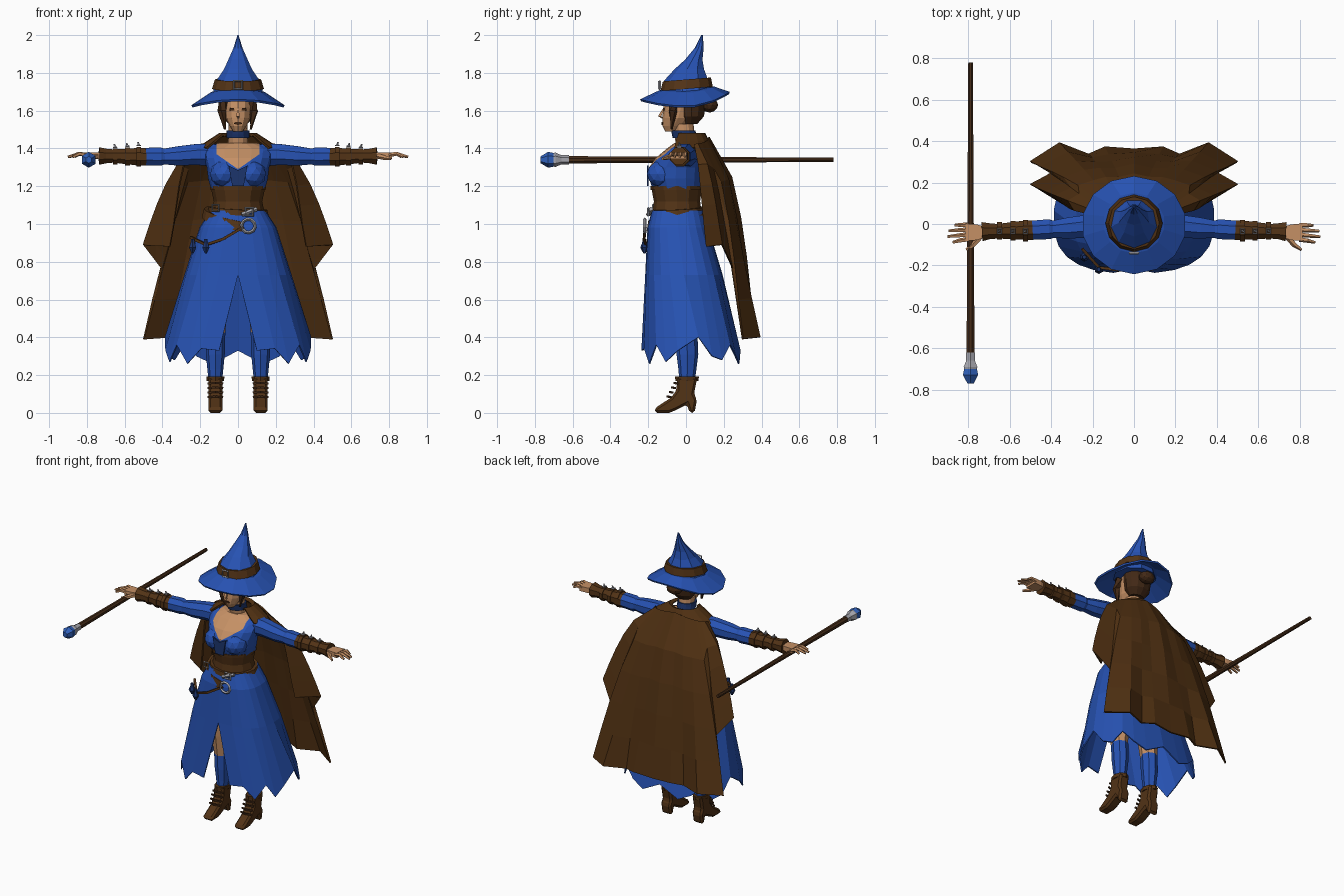
import bpy
import bmesh
from math import sin, cos, pi, sqrt
from mathutils import Vector

if "Cube" in bpy.data.objects:
    bpy.data.objects.remove(bpy.data.objects["Cube"])


def material(name, r, g, b):
    mat = bpy.data.materials.new(name)
    mat.use_nodes = True
    mat.diffuse_color = (r, g, b, 1)
    mat.node_tree.nodes["Principled BSDF"].inputs["Base Color"].default_value = (r, g, b, 1)
    return mat


blue = material("blue cloth", .02, .085, .45)
navy = material("navy cloth", .012, .035, .15)
cape_brown = material("cape brown", .08, .03, .006)
leather = material("brown leather", .085, .033, .008)
hair_brown = material("hair brown", .055, .022, .008)
wood = material("dark wood", .06, .025, .009)
skin = material("skin", .56, .28, .13)
silver = material("silver", .38, .38, .42)
gem_blue = material("gem blue", .03, .12, .5)


def build(name, verts, faces, mat, thickness=0):
    mesh = bpy.data.meshes.new(name)
    mesh.from_pydata(verts, [], faces)
    bm = bmesh.new()
    bm.from_mesh(mesh)
    bmesh.ops.remove_doubles(bm, verts=bm.verts, dist=.0005)
    bmesh.ops.recalc_face_normals(bm, faces=bm.faces)
    bm.to_mesh(mesh)
    bm.free()
    mesh.materials.append(mat)
    obj = bpy.data.objects.new(name, mesh)
    bpy.context.collection.objects.link(obj)
    if thickness:
        mod = obj.modifiers.new("thickness", "SOLIDIFY")
        mod.thickness = thickness
        mod.offset = 0
    return obj


def loft(name, rings, mat, closed=True, caps=True, thickness=0):
    """Skin a list of equally long point rows."""
    n = len(rings[0])
    faces = []
    for r in range(len(rings) - 1):
        for i in range(n if closed else n - 1):
            j = (i + 1) % n
            faces.append((r * n + i, r * n + j, r * n + n + j, r * n + n + i))
    if caps:
        faces += [tuple(range(n)), tuple(range((len(rings) - 1) * n, len(rings) * n))]
    return build(name, [p for ring in rings for p in ring], faces, mat, thickness)


def oval_point(a, z, half, front, back, power=1):
    """Point of an oval; angle zero is the front, a quarter turn is +x."""
    bend = lambda v: abs(v) ** power * (1 if v > 0 else -1)
    mid, depth = (front + back) / 2, (back - front) / 2
    return Vector((half * bend(sin(a)), mid - depth * bend(cos(a)), z))


def hull(name, stations, mat, sides=12, x=0, tilt=(0, 0)):
    """Stacked ovals given as (height, half width, front y, back y)."""
    rings = []
    for station in stations:
        ring = [oval_point(2 * pi * i / sides, *station) for i in range(sides)]
        for p in ring:
            p.z += tilt[0] * p.x + tilt[1] * p.y
            p.x += x
        rings.append(ring)
    return loft(name, rings, mat)


def beam(name, path, radii, mat, sides=8):
    """Round bar along a path with a radius at each point."""
    path = [Vector(p) for p in path]
    rings = []
    for k, p in enumerate(path):
        along = path[min(k + 1, len(path) - 1)] - path[max(k - 1, 0)]
        turn = along.to_track_quat("Z", "Y")
        circle = [2 * pi * (i + .5) / sides for i in range(sides)]
        rings.append([p + turn @ Vector((radii[k] * cos(a), radii[k] * sin(a), 0)) for a in circle])
    return loft(name, rings, mat)


def prism(name, outline, place, low, high, mat):
    return loft(name, [[place(u, v, w) for u, v in outline] for w in (low, high)], mat)


def on_front(u, v, w):
    return Vector((u, w, v))


def buckle(name, loc, size, facing_up=False, sides=4):
    turn = (0, 0, pi / 4) if facing_up else (pi / 2, pi / 4, 0)
    bpy.ops.mesh.primitive_torus_add(location=loc, rotation=turn, major_radius=size,
                                     minor_radius=size * .24, major_segments=sides, minor_segments=4)
    bpy.context.object.name = name
    bpy.context.object.data.materials.append(silver)


def ball(name, loc, scale, mat, detail=2):
    bpy.ops.mesh.primitive_ico_sphere_add(subdivisions=detail, radius=1, location=loc, scale=scale)
    bpy.context.object.name = name
    bpy.context.object.data.materials.append(mat)


# Hat with drooping brim, bent cone, band and buckle
brim = []
for z, half, front, back in ((1.7, .12, -.11, .12), (1.69, .145, -.14, .15), (1.62, .25, -.24, .23)):
    row = [oval_point(2 * pi * i / 14, z, half, front, back) for i in range(14)]
    for p in row:
        rise = (.08 if p.y > 0 else .035) * (p.y / .24) ** 2
        p.z += rise
    brim.append(row)
loft("hat_brim", brim, blue, caps=False, thickness=.012)
hull("hat_cone", [(1.68, .14, -.13, .14), (1.76, .115, -.115, .125), (1.82, .075, -.06, .1),
                  (1.87, .052, -.005, .09), (1.93, .025, .045, .095), (2, .003, .08, .09)], blue, 9)
hull("hat_band", [(1.715, .138, -.135, .142), (1.765, .122, -.122, .132)], leather, tilt=(0, .08))
buckle("hat_buckle", (0, -.14, 1.735), .03)

# Head, face and hair
hull("head", [(1.49, .025, -.11, -.05), (1.52, .045, -.125, 0), (1.56, .066, -.125, .04),
              (1.62, .075, -.12, .07), (1.7, .07, -.1, .07)], skin)
beam("nose", [(0, -.118, 1.61), (0, -.14, 1.57), (0, -.12, 1.56)], (.006, .012, .006), skin, 4)
prism("lips", [(-.024, 1.532), (0, 1.524), (.024, 1.532), (.01, 1.541), (-.01, 1.541)],
      on_front, -.129, -.121, hair_brown)
hull("hair", [(1.53, .05, -.01, .06), (1.57, .085, -.035, .095), (1.63, .092, -.045, .105),
              (1.7, .08, -.06, .09)], hair_brown)
ball("hair_bun", (0, .125, 1.63), (.055, .045, .04), hair_brown)
hull("neck", [(1.36, .065, -.06, .07), (1.43, .052, -.055, .05), (1.53, .05, -.07, .04)], skin)
hull("choker", [(1.455, .062, -.07, .058), (1.475, .06, -.075, .054), (1.495, .06, -.078, .05)], navy)

# Bodice with the skin neckline cut into it
bodice = hull("bodice", [(1.18, .142, -.175, .08), (1.24, .158, -.195, .085), (1.3, .165, -.195, .09),
                         (1.35, .18, -.16, .095), (1.4, .19, -.1, .09), (1.43, .1, -.06, .07)], blue, 16)
bodice.data.materials.append(skin)
bm = bmesh.new()
bm.from_mesh(bodice.data)
for origin, normal in (((0, 0, 1.29), (.7, 0, -1)), ((0, 0, 1.29), (-.7, 0, -1)),
                       ((.115, 0, 0), (1, 0, 0)), ((-.115, 0, 0), (1, 0, 0))):
    geom = bm.verts[:] + bm.edges[:] + bm.faces[:]
    bmesh.ops.bisect_plane(bm, geom=geom, plane_co=origin, plane_no=normal)
for face in bm.faces:
    c = face.calc_center_median()
    face.material_index = int(c.z > 1.29 + .7 * abs(c.x) and abs(c.x) < .115 and c.y < .02)
bm.to_mesh(bodice.data)
bm.free()
prism("bodice_panel", [(-.03, 1.2), (.03, 1.2), (.05, 1.31), (0, 1.285), (-.05, 1.31)],
      on_front, -.207, -.199, navy)
hull("corset", [(1.04, .145, -.18, .085), (1.12, .128, -.17, .075), (1.2, .146, -.185, .085)], leather)
for z in (1.06, 1.19):
    hull("corset_trim", [(z - .01, .146, -.187, .089), (z + .01, .148, -.189, .09)], leather)

# Skirt with a front slit and ragged hem
hem = (.33, .34, .26, .36, .27, .33, .4, .3, .28, .36, .3, .26, .33)
rows = []
for z, half, front, back, gap in ((1.07, .142, -.178, .09, 0), (.98, .2, -.2, .115, 0),
                                  (.73, .28, -.212, .19, 0), (.3, .385, -.235, .285, .165)):
    row = []
    for i in range(25):
        p = oval_point(gap + (2 * pi - 2 * gap) * i / 24, z, half, front, back, .75)
        if gap:
            p.z = hem[min(i, 24 - i)]
        row.append(p)
    rows.append(row)
loft("skirt", rows, blue, closed=False, caps=False, thickness=.008)

# Belts, buckles and hanging vials
hull("hip_belt", [(1.005, .192, -.208, .12), (1.055, .18, -.2, .112)], leather, 16, tilt=(-.2, .2))
hull("waist_belt", [(1.055, .162, -.192, .1), (1.085, .155, -.188, .097)], leather, 16, tilt=(-.05, .05))
buckle("hip_buckle", (.055, -.218, .99), .036, sides=10)
buckle("waist_buckle", (.06, -.2, 1.065), .028)
buckle("side_buckle", (-.12, -.175, 1.085), .024)
beam("waist_clasp", [(.02, -.2, 1.05), (.1, -.185, 1.08)], (.012, .012), silver, 5)
beam("vial_strap", [(.03, -.215, .985), (-.08, -.222, .92), (-.17, -.21, .89), (-.25, -.12, .93)],
     (.01, .01, .01, .01), leather, 4)
for x, y in ((-.17, -.22), (-.24, -.16)):
    beam("vial", [(x, y, .92), (x, y, .9), (x, y, .875), (x, y, .845)], (.01, .012, .022, .006), navy, 6)

# Cape: pleated columns from the shoulders to an uneven hem
cape_hem = ((0, .36, .4), (.14, .37, .41), (.22, .335, .4), (.36, .39, .4),
            (.5, .3, .39), (.4, .25, .76), (.5, .19, .89), (.36, .11, .88))
columns = []
for i in range(-7, 8):
    side = 1 if i > 0 else -1
    a = abs(i) / 7 * pi * .45
    outward = Vector((side * sin(a), cos(a), 0))
    top = Vector((side * .2 * sin(a), .03 + .09 * cos(a), 1.46 - .04 * sin(a)))
    x, y, z = cape_hem[abs(i)]
    end = Vector((side * x, y, z))
    column = []
    for k in range(6):
        t = k / 5
        pleat = .012 * t * (1 - t) * 4 * (-1) ** i
        column.append(top.lerp(end, t) + outward * (.065 * sin(pi * sqrt(t)) + pleat))
    columns.append(column)
loft("cape", columns, cape_brown, closed=False, caps=False, thickness=.01)
collar = []
for station in ((1.465, .085, -.06, .08), (1.475, .1, -.07, .1), (1.435, .16, -.09, .12), (1.4, .215, -.1, .13)):
    collar.append([oval_point(pi * (.28 + 1.44 * i / 12), *station) for i in range(13)])
loft("cape_collar", collar, cape_brown, closed=False, caps=False, thickness=.012)

# Paired parts
for s, side in ((1, "left"), (-1, "right")):
    def at(x, y, z):
        return Vector((s * x, y, z))

    # Face side, hair lock and bust
    prism(side + "_eye", [(s * .018, 1.6), (s * .045, 1.602), (s * .042, 1.614), (s * .022, 1.614)],
          on_front, -.122, -.114, hair_brown)
    beam(side + "_hair_lock", [at(.07, -.06, 1.67), at(.085, -.07, 1.6), at(.068, -.075, 1.5)],
         (.028, .024, .006), hair_brown, 5)
    ball(side + "_bust", (s * .075, -.125, 1.265), (.075, .083, .072), blue)

    # Sleeve, bracer and straps
    beam(side + "_sleeve", [at(.13, 0, 1.365), at(.22, -.01, 1.368), at(.32, -.02, 1.36), at(.39, -.025, 1.357),
                            at(.41, -.025, 1.357), at(.49, -.03, 1.357)],
         (.065, .06, .055, .045, .052, .05), blue)
    beam(side + "_bracer", [at(.485, -.03, 1.355), at(.53, -.03, 1.356), at(.66, -.035, 1.36),
                            at(.7, -.035, 1.36), at(.735, -.037, 1.36)],
         (.05, .05, .038, .042, .05), leather)
    for k, x in enumerate((.525, .585, .65)):
        r = .056 - .005 * k
        beam(side + "_bracer_strap", [at(x - .012, -.032, 1.357), at(x + .012, -.032, 1.357)], (r, r), leather)
        buckle(side + "_strap_buckle", at(x, -.035, 1.36 + r), .014, True)
        beam(side + "_strap_stud", [at(x, -.035, 1.36 + r), at(x + .005, -.035, 1.378 + r)], (.007, .004), silver, 5)

    # Hand
    loft(side + "_palm", [[at(x, -.04 + u * w, 1.362 + v * .017) for u, v in ((-1, -1), (1, -1), (1, 1), (-1, 1))]
                          for x, w in ((.72, .026), (.76, .038), (.815, .042))], skin)
    for k, reach in enumerate((.875, .9, .895, .865)):
        y = -.074 + .023 * k
        beam(side + "_finger", [at(.8, y, 1.365), at(.84, y * 1.08, 1.372), at(reach, y * 1.2, 1.355)],
             (.012, .011, .007), skin, 5)
    beam(side + "_thumb", [at(.74, -.06, 1.36), at(.775, -.1, 1.352), at(.81, -.125, 1.345)],
         (.015, .013, .007), skin, 5)

    # Leg and heeled boot
    hull(side + "_thigh", [(.38, .047, -.05, .055), (.55, .065, -.075, .06), (.85, .085, -.1, .08)],
         skin, 8, s * .12)
    hull(side + "_stocking", [(.16, .035, -.035, .045), (.23, .042, -.04, .055), (.31, .05, -.05, .065),
                              (.43, .053, -.055, .06)], blue, 8, s * .12)
    profile = ((-.165, 0), (-.165, .025), (-.08, .08), (-.05, .12), (-.047, .19), (.06, .19), (.042, .1),
               (.058, .07), (.045, 0), (.02, 0), (.005, .045), (-.06, .012), (-.09, 0))
    boot = prism(side + "_boot", profile, lambda u, v, w: at(w, u, v), .083, .157, leather)
    bevel = boot.modifiers.new("soft edges", "BEVEL")
    bevel.width = .012
    hull(side + "_boot_cuff", [(.168, .046, -.056, .066), (.192, .048, -.058, .068)], leather, 8, s * .12)
    for k in range(4):
        y, z = -.056 - .012 * k, .155 - .024 * k
        beam(side + "_boot_lace", [at(.08, y + .01, z), at(.12, y - .006, z + .004), at(.16, y + .01, z)],
             (.007, .007, .007), hair_brown, 4)

# Staff with metal socket and gem
def along_staff(*ys):
    return [(-.79, y, 1.34) for y in ys]


beam("staff_shaft", along_staff(-.63, -.2, .78), (.021, .018, .012), wood)
beam("staff_socket", along_staff(-.62, -.66, -.69, -.715), (.024, .024, .038, .034), silver, 6)
beam("staff_gem", along_staff(-.69, -.73, -.77), (.034, .042, .018), gem_blue, 6)
